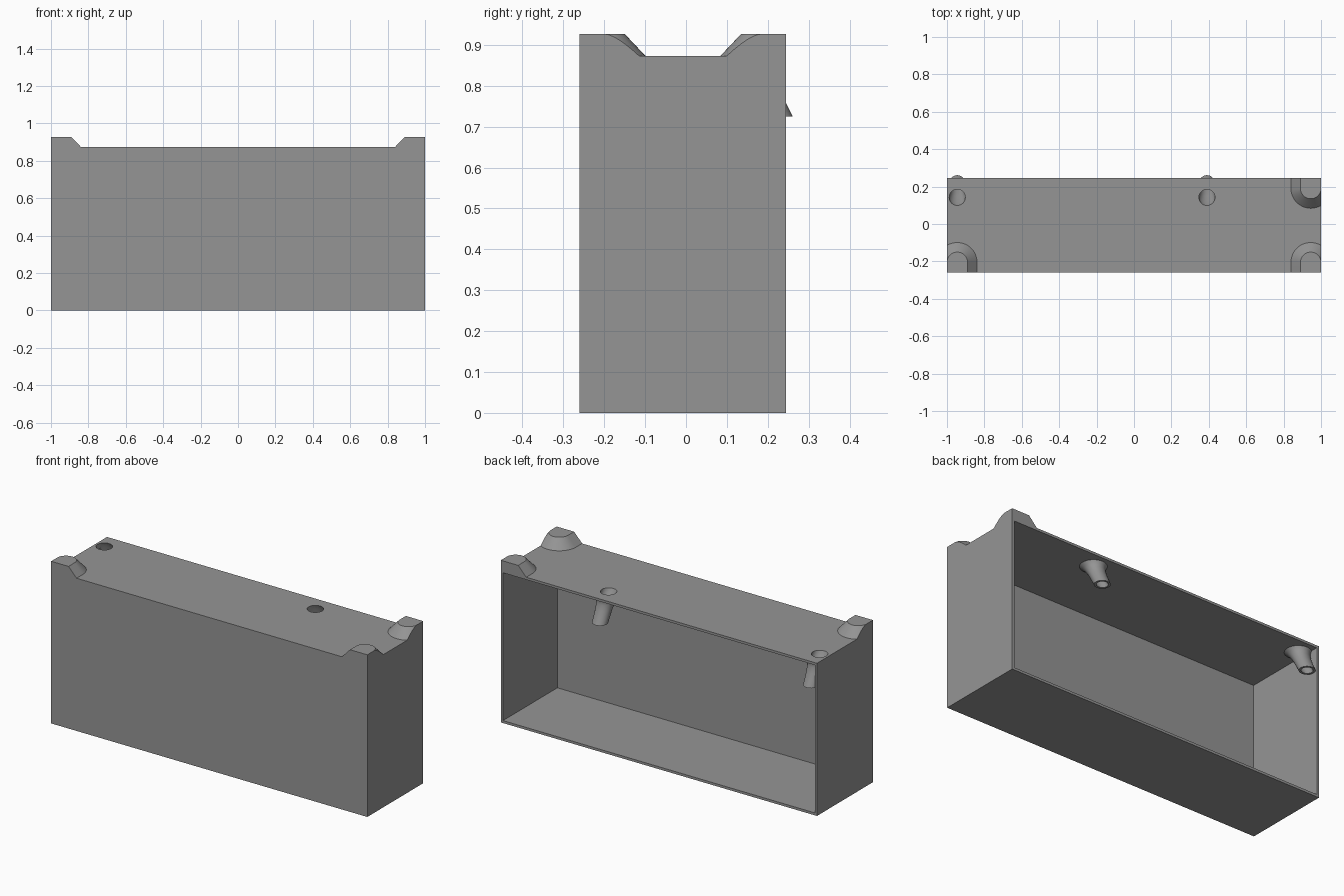
import bpy, bmesh, math
from mathutils import Vector

if "Cube" in bpy.data.objects:
    bpy.data.objects.remove(bpy.data.objects["Cube"])

FRONT, BACK, TOP, PEAK, WALL = -0.26, 0.245, 0.873, 0.927, 0.014
TUBE_Y, TUBE_SLANT, TUBE_END = 0.142, 0.52, 0.725
TUBES = {"right": 0.39, "left": -0.945}

grey = bpy.data.materials.new("plain grey")
grey.diffuse_color = (0.3, 0.3, 0.3, 1)
grey.use_nodes = True
grey.node_tree.nodes["Principled BSDF"].inputs["Base Color"].default_value = grey.diffuse_color


def finish(bm, name, smooth=False):
    bmesh.ops.recalc_face_normals(bm, faces=bm.faces)
    mesh = bpy.data.meshes.new(name)
    bm.to_mesh(mesh)
    bm.free()
    ob = bpy.data.objects.new(name, mesh)
    bpy.context.collection.objects.link(ob)
    mesh.materials.append(grey)
    if smooth:
        bpy.ops.object.select_all(action="DESELECT")
        ob.select_set(True)
        bpy.context.view_layer.objects.active = ob
        bpy.ops.object.shade_smooth_by_angle(angle=math.radians(35))
    return ob


def box(name, lo, hi):
    bm = bmesh.new()
    bmesh.ops.create_cube(bm, size=1)
    for v in bm.verts:
        v.co = [(a + b) / 2 + c * (b - a) for a, b, c in zip(lo, hi, v.co)]
    return finish(bm, name)


def slanted_loft(name, x, profile, caps, n=40):
    """Rings of (height, radius) along an axis leaning to the back."""
    bm = bmesh.new()
    rings = []
    for z, r in profile:
        cy = TUBE_Y + (TOP - z) * TUBE_SLANT
        ring = []
        for i in range(n):
            a = 2 * math.pi * i / n
            px = max(x + r * math.cos(a), -0.999)
            ring.append(bm.verts.new((px, cy + r * math.sin(a), z)))
        rings.append(ring)
    for p, q in zip(rings, rings[1:]):
        for i in range(n):
            j = (i + 1) % n
            bm.faces.new((p[i], p[j], q[j], q[i]))
    if caps:
        bm.faces.new(rings[0])
        bm.faces.new(rings[-1])
    return finish(bm, name, smooth=not caps)


def corner_foot(name, sx, sy):
    """Sloped half-round foot, running to the front or back edge."""
    edge = BACK if sy > 0 else FRONT
    cx, cy = 0.945 * sx, edge - 0.055 * sy
    bm = bmesh.new()
    rings = []
    for r, z in ((0.106, TOP), (0.055, PEAK)):
        pts = [(cx + r, edge)]
        for i in range(25):
            a = math.pi * i / 24
            pts.append((cx + r * math.cos(a), cy - sy * r * math.sin(a)))
        pts.append((cx - r, edge))
        rings.append([bm.verts.new((px, py, z)) for px, py in pts])
    n = len(rings[0])
    for i in range(n):
        j = (i + 1) % n
        bm.faces.new((rings[0][i], rings[0][j], rings[1][j], rings[1][i]))
    bm.faces.new(rings[1])
    bm.faces.new(rings[0])
    # trim flush with the end wall
    cut = bmesh.ops.bisect_plane(bm, geom=bm.verts[:] + bm.edges[:] + bm.faces[:],
                                 plane_co=Vector((sx, 0, 0)), plane_no=Vector((sx, 0, 0)),
                                 clear_outer=True)
    edges = [e for e in cut["geom_cut"] if isinstance(e, bmesh.types.BMEdge)]
    bmesh.ops.holes_fill(bm, edges=edges)
    # open underside, where the foot meets the case
    under = [f for f in bm.faces if all(abs(v.co.z - TOP) < 1e-5 for v in f.verts)]
    bmesh.ops.delete(bm, geom=under, context="FACES_ONLY")
    return finish(bm, name, smooth=True)


# Open-backed case
case = box("case", (-1, FRONT, 0), (1, BACK, TOP))
cutters = [box("cavity_cutter", (-1 + WALL, FRONT + WALL, WALL),
               (1 - WALL, BACK + 0.1, TOP - WALL))]

# Slanted tubes hanging below the holes in the top
for side, x in TUBES.items():
    cutters.append(slanted_loft(side + "_hole_cutter", x,
                                [(TOP + 0.02, 0.043), (TOP - 0.03, 0.043)], True))
    slanted_loft(side + "_tube", x,
                 [(TOP - WALL, 0.07), (0.845, 0.058), (0.825, 0.05), (0.795, 0.045),
                  (0.76, 0.043), (TUBE_END, 0.042), (TUBE_END, 0.03),
                  (0.76, 0.031), (0.8, 0.034), (0.84, 0.043), (TOP - 0.001, 0.043)], False)

for c in cutters:
    c.hide_render = True
    c.hide_set(True)
    mod = case.modifiers.new(c.name, "BOOLEAN")
    mod.operation = "DIFFERENCE"
    mod.solver = "EXACT"
    mod.object = c

# Feet on three corners
corner_foot("front_right_foot", 1, -1)
corner_foot("front_left_foot", -1, -1)
corner_foot("back_right_foot", 1, 1)
